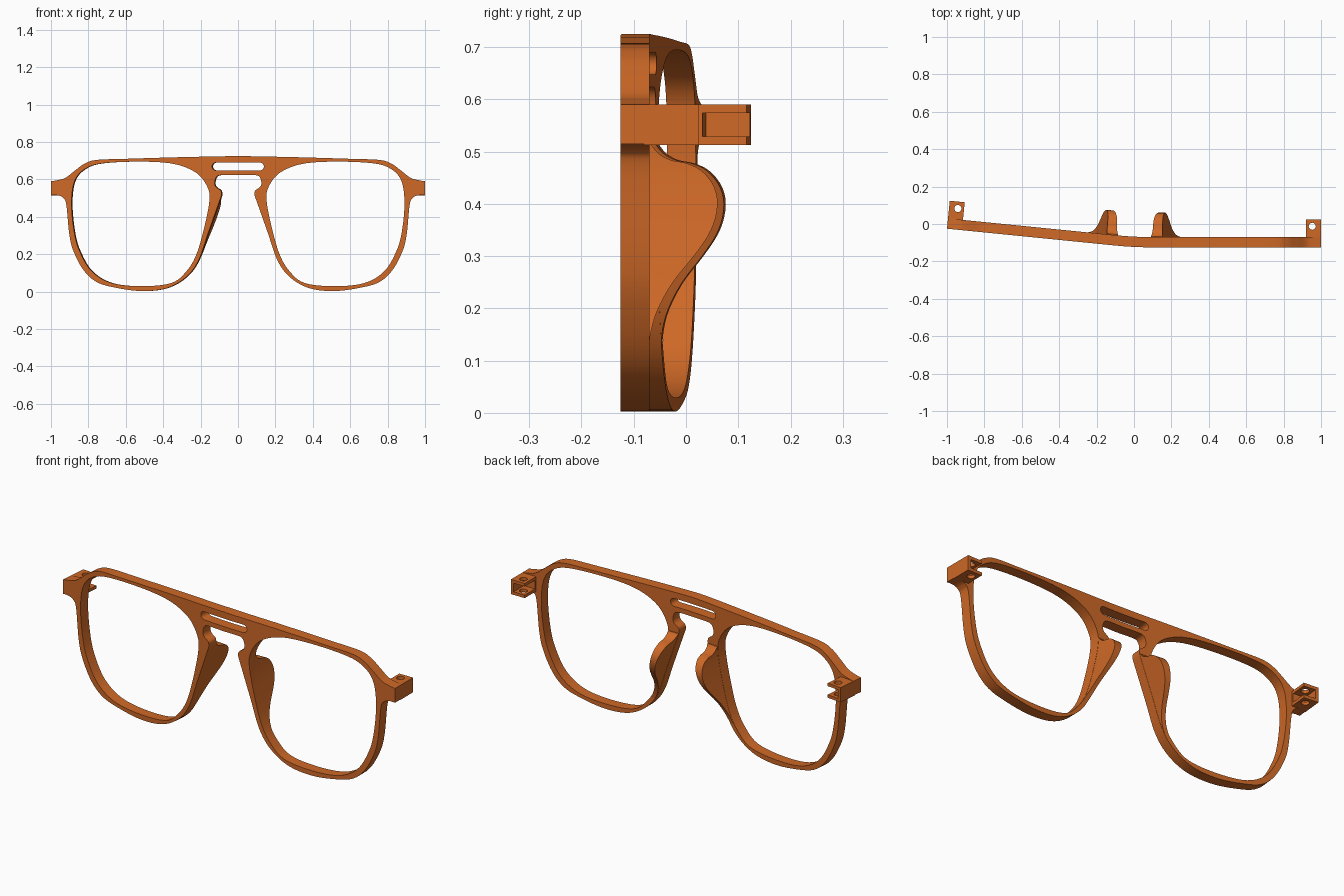
import bpy, bmesh, math
from mathutils import Vector

if "Cube" in bpy.data.objects:
    bpy.data.objects.remove(bpy.data.objects["Cube"])

FRONT, BACK, BEND = -0.125, -0.07, 0.1

orange = bpy.data.materials.new("orange plastic")
orange.diffuse_color = (0.62, 0.14, 0.02, 1)
orange.use_nodes = True
orange.node_tree.nodes["Principled BSDF"].inputs["Base Color"].default_value = orange.diffuse_color


def smooth(pts, closed=False, steps=6):
    """Catmull-Rom curve through the points."""
    n = len(pts)
    p = [Vector(q) for q in pts]
    out = []
    for i in range(n if closed else n - 1):
        if closed:
            a, b, c, d = (p[(i + k) % n] for k in (-1, 0, 1, 2))
        else:
            a, b, c, d = p[max(i - 1, 0)], p[i], p[i + 1], p[min(i + 2, n - 1)]
        for s in range(steps):
            t = s / steps
            out.append(0.5 * (2 * b + (c - a) * t + (2 * a - 5 * b + 4 * c - d) * t * t
                              + (3 * b - a - 3 * c + d) * t ** 3))
    if not closed:
        out.append(p[-1])
    return [(v.x, v.y) for v in out]


def extrude(loops, lo, hi):
    """Filled loops (later ones are holes) extruded along local z."""
    cu = bpy.data.curves.new("profile", 'CURVE')
    cu.dimensions, cu.fill_mode, cu.extrude = '2D', 'BOTH', (hi - lo) / 2
    for loop in loops:
        sp = cu.splines.new('POLY')
        sp.points.add(len(loop) - 1)
        for q, (x, y) in zip(sp.points, loop):
            q.co = (x, y, 0, 1)
        sp.use_cyclic_u = True
    ob = bpy.data.objects.new("profile", cu)
    bm = bmesh.new()
    bm.from_mesh(ob.to_mesh())
    ob.to_mesh_clear()
    bpy.data.objects.remove(ob)
    bpy.data.curves.remove(cu)
    bmesh.ops.remove_doubles(bm, verts=bm.verts, dist=1e-5)
    for v in bm.verts:
        v.co.z += (lo + hi) / 2
    return bm


def bend(co):
    """The left half sweeps back through a soft bend at the bridge."""
    x, d = co.x, co.y - FRONT
    f = min(max((0.1 - x) / 0.2, 0), 1)
    shift = -BEND * x if x < -0.1 else BEND * f * f * 0.1
    return Vector((x + d * math.sin(BEND * f), FRONT + shift + d * math.cos(BEND * f), co.z))


def finish(name, bm, mirror=1):
    bm = bm.copy()
    for v in bm.verts:
        v.co.x *= mirror
        v.co = bend(v.co)
    bmesh.ops.recalc_face_normals(bm, faces=bm.faces)
    me = bpy.data.meshes.new(name)
    bm.to_mesh(me)
    bm.free()
    me.materials.append(orange)
    ob = bpy.data.objects.new(name, me)
    bpy.context.collection.objects.link(ob)
    bpy.ops.object.select_all(action='DESELECT')
    ob.select_set(True)
    bpy.context.view_layer.objects.active = ob
    bpy.ops.object.shade_smooth_by_angle(angle=math.radians(30))


def both(name, bm):
    finish("right_" + name, bm)
    finish("left_" + name, bm, -1)


def flip(loop):
    return [(-x, z) for x, z in loop]


# Outline of the right half: brow, outer rim, nose side, bridge notch
brow = smooth([(0, .725), (.3, .719), (.6, .71), (.757, .704), (.82, .684), (.868, .65),
               (.92, .61), (.96, .597), (1, .59)])
rim = smooth([(1, .515), (.965, .515), (.935, .502), (.918, .465), (.902, .307), (.88, .217),
              (.826, .115), (.757, .052), (.66, .022), (.516, .003), (.382, .018), (.28, .075),
              (.212, .165), (.158, .318), (.088, .516)])
notch = smooth([(.088, .516), (.092, .54), (.118, .56), (.125, .582), (.116, .612), (.09, .623), (0, .623)])
half = brow + rim + notch[1:]
outline = half + flip(half)[-2:0:-1]

# Lens opening and bridge slot
lens = smooth([(.89, .468), (.876, .585), (.826, .65), (.73, .685), (.516, .695), (.34, .682),
               (.222, .634), (.164, .56), (.153, .485), (.18, .345), (.222, .2), (.275, .11),
               (.356, .046), (.516, .029), (.676, .046), (.783, .11), (.847, .217), (.876, .32)], True)
slot = []
for i in range(20):
    a = math.pi * (i if i < 10 else i - 1) / 9 - math.pi / 2 if i < 10 else math.pi * (i - 10) / 9 + math.pi / 2
    slot.append(((.118 if i < 10 else -.118) + .021 * math.cos(a), .669 + .021 * math.sin(a)))

# Frame front, sliced across the bridge so that it can bend
front = extrude([outline, lens, flip(lens), slot], FRONT, BACK)
for v in front.verts:
    v.co = (v.co.x, v.co.z, v.co.y)
for i in range(-4, 5):
    bmesh.ops.bisect_plane(front, geom=front.verts[:] + front.edges[:] + front.faces[:], dist=1e-5,
                           plane_co=(i * .025, 0, 0), plane_no=(1, 0, 0))
finish("frame_front", front)


def side_x(loop, z):
    """Where the nose side of a loop crosses height z."""
    for (x0, z0), (x1, z1) in zip(loop, loop[1:]):
        if min(z0, z1) <= z <= max(z0, z1) and z0 != z1 and max(x0, x1) < .4:
            return x0 + (x1 - x0) * (z - z0) / (z1 - z0)


# Nose pads: the nose side of each rim grown backwards
pad_edge = smooth([(.12, -.072), (.16, -.066), (.2, -.053), (.25, -.025), (.3, .015), (.34, .043),
                   (.375, .057), (.41, .06), (.44, .05), (.465, .028), (.478, 0), (.484, -.03),
                   (.497, -.053), (.513, -.066)], steps=3)
pad = bmesh.new()
rings = []
for z, y in pad_edge:
    a, b = side_x(rim, z) + .001, side_x(lens, z) - .001
    rings.append([pad.verts.new(c) for c in ((a, -.09, z), (b, -.09, z), (b, y, z), (a, y, z))])
for r, s in zip(rings, rings[1:]):
    for k in range(4):
        pad.faces.new((r[k], r[(k + 1) % 4], s[(k + 1) % 4], s[k]))
pad.faces.new(rings[0])
pad.faces.new(rings[-1])
both("nose_pad", pad)

# Hinges: an outer wall and two drilled tabs
tab = [(.92, -.08), (1, -.08), (1, .025), (.92, .025)]
hole = [(.953 + .019 * math.cos(i * math.pi / 10), -.012 + .019 * math.sin(i * math.pi / 10)) for i in range(20)]
both("hinge_lower_tab", extrude([tab, hole], .513, .529))
both("hinge_upper_tab", extrude([tab, hole], .574, .59))
wall = [(.984, -.08), (1, -.08), (1, .025), (.984, .025)]
both("hinge_wall", extrude([wall], .529, .574))
base = [(.92, -.08), (.984, -.08), (.984, -.06), (.92, -.06)]
both("hinge_base", extrude([base], .529, .574))
